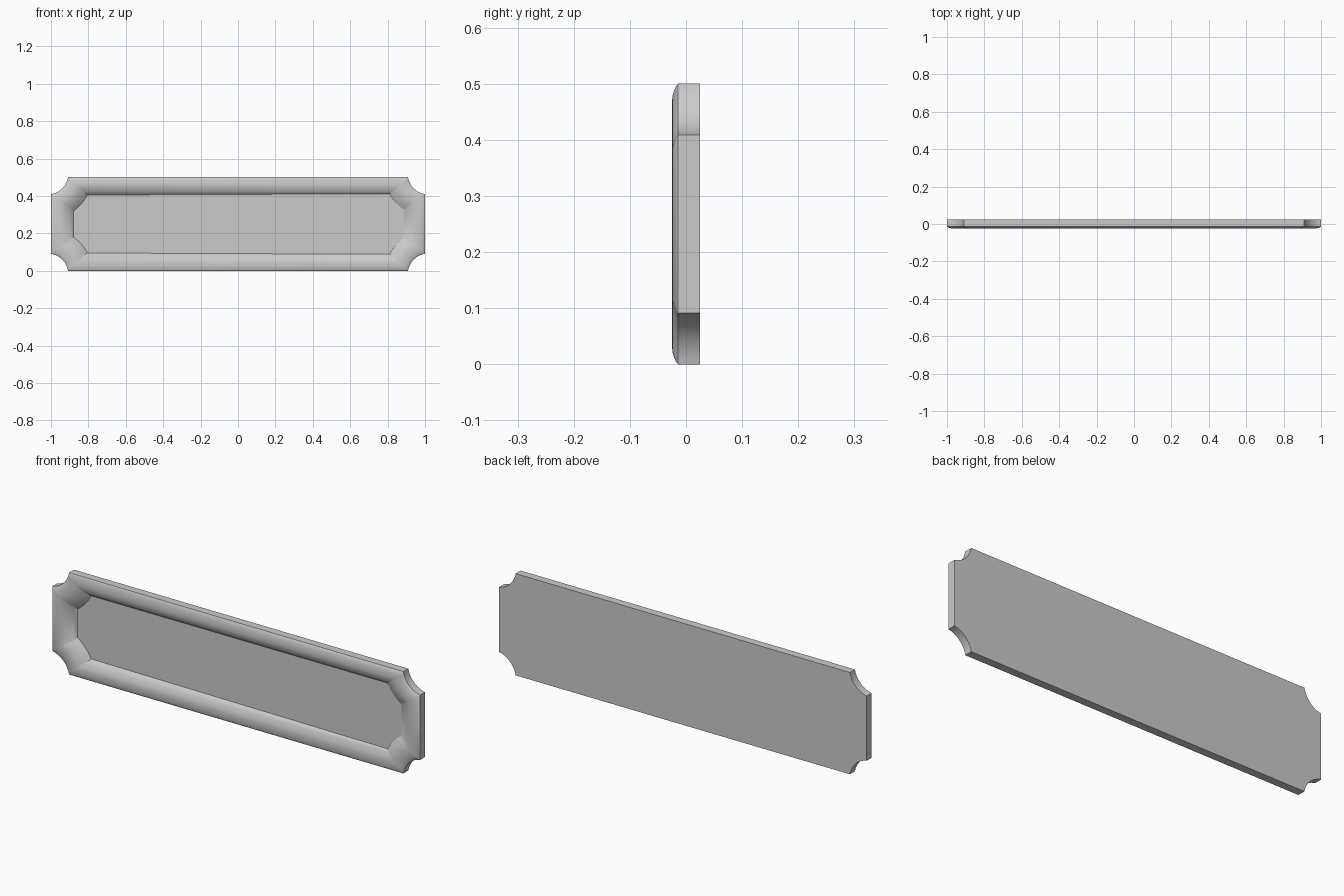
import bpy, bmesh
from math import atan2, sqrt, cos, sin

if "Cube" in bpy.data.objects:
    bpy.data.objects.remove(bpy.data.objects["Cube"])

CX, CZ = 1.02, 0.27      # scoop centre, measured from the plaque centre
N = 14                   # segments per scooped corner


def ring(t, y, tilt=0.0):
    """Outline of the scooped-corner plaque, inset by fraction t of the frame width."""
    pts = []
    for sx, sz in ((1, 1), (-1, 1), (-1, -1), (1, -1)):
        k = t * (0.93 if tilt and sx > 0 else 1.0)
        hx, hz, r = 1 - 0.12 * k, 0.25 - 0.095 * k, 0.113 + 0.131 * k
        # angles where the scoop meets the end edge and the long edge
        a0 = atan2(-sqrt(r * r - (CX - hx) ** 2), hx - CX)
        a1 = atan2(hz - CZ, -sqrt(r * r - (CZ - hz) ** 2))
        arc = []
        for i in range(N + 1):
            a = a0 + (a1 - a0) * i / N
            x, z = CX + r * cos(a), CZ + r * sin(a)
            arc.append((sx * x, y - tilt * sx * x, 0.25 + sz * z))
        pts += arc if sx * sz > 0 else arc[::-1]
    return pts


# moulding profile: (inset fraction, depth), from back edge to panel edge
profile = [(0, 0.025), (0, -0.014), (0.05, -0.018), (0.13, -0.0215), (0.23, -0.024),
           (0.34, -0.025), (0.45, -0.0247), (0.56, -0.022), (0.67, -0.0165),
           (0.78, -0.0095), (0.89, -0.001)]

bm = bmesh.new()
rings = [[bm.verts.new(p) for p in ring(t, y)] for t, y in profile]
rings.append([bm.verts.new(p) for p in ring(1.0, 0.0065, 0.0045)])

# moulding surface
for a, b in zip(rings, rings[1:]):
    n = len(a)
    for i in range(n):
        j = (i + 1) % n
        bm.faces.new((a[i], a[j], b[j], b[i]))
# flat back and recessed panel
bm.faces.new(rings[0])
bm.faces.new(rings[-1])
bmesh.ops.recalc_face_normals(bm, faces=bm.faces)

mesh = bpy.data.meshes.new("plaque")
bm.to_mesh(mesh)
bm.free()
plaque = bpy.data.objects.new("plaque", mesh)
bpy.context.collection.objects.link(plaque)
bpy.context.view_layer.objects.active = plaque
plaque.select_set(True)
bpy.ops.object.shade_smooth_by_angle(angle=0.55)
